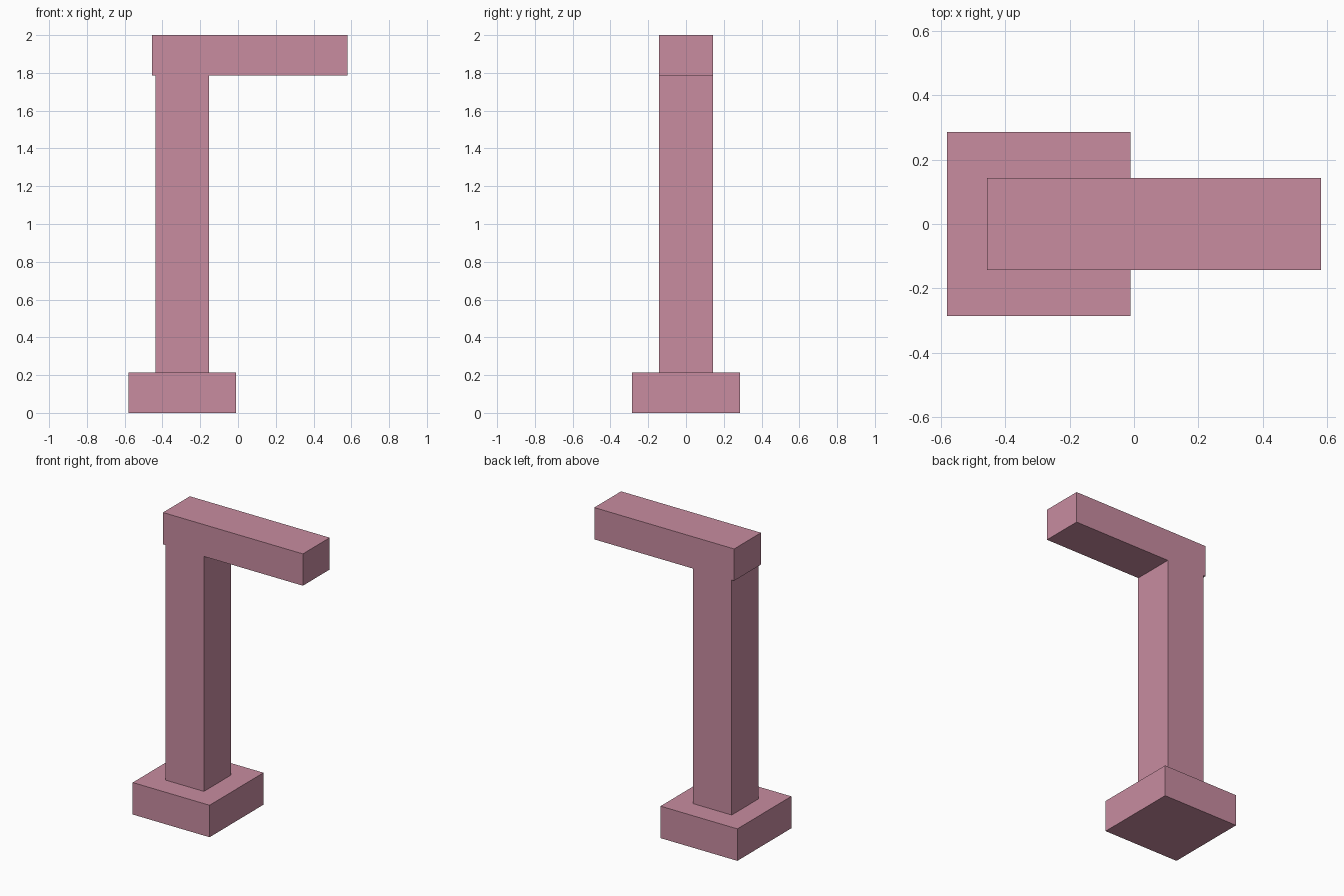
import bpy

if "Cube" in bpy.data.objects:
    bpy.data.objects.remove(bpy.data.objects["Cube"])

# Single flat colour
pink = bpy.data.materials.new("dusty_pink")
pink.diffuse_color = (0.578, 0.262, 0.352, 1.0)
pink.use_nodes = True
pink.node_tree.nodes["Principled BSDF"].inputs["Base Color"].default_value = pink.diffuse_color


def box(name, x, y, z):
    """Axis-aligned box from (min, max) ranges."""
    ranges = (x, y, z)
    bpy.ops.mesh.primitive_cube_add(size=1, location=[(a + b) / 2 for a, b in ranges])
    ob = bpy.context.object
    ob.name = ob.data.name = name
    ob.scale = [b - a for a, b in ranges]
    bpy.ops.object.transform_apply(location=False, rotation=False, scale=True)
    ob.data.materials.append(pink)
    return ob


BASE_TOP, ARM_BOTTOM = 0.214, 1.787
HALF = 0.142  # half depth of post and arm

# Square foot block
box("base", (-0.58, -0.011), (-0.285, 0.285), (0, BASE_TOP))
# Upright
box("post", (-0.438, -0.153), (-HALF, HALF), (BASE_TOP, ARM_BOTTOM))
# Overhanging top beam
box("arm", (-0.456, 0.58), (-HALF, HALF), (ARM_BOTTOM, 2.0))
